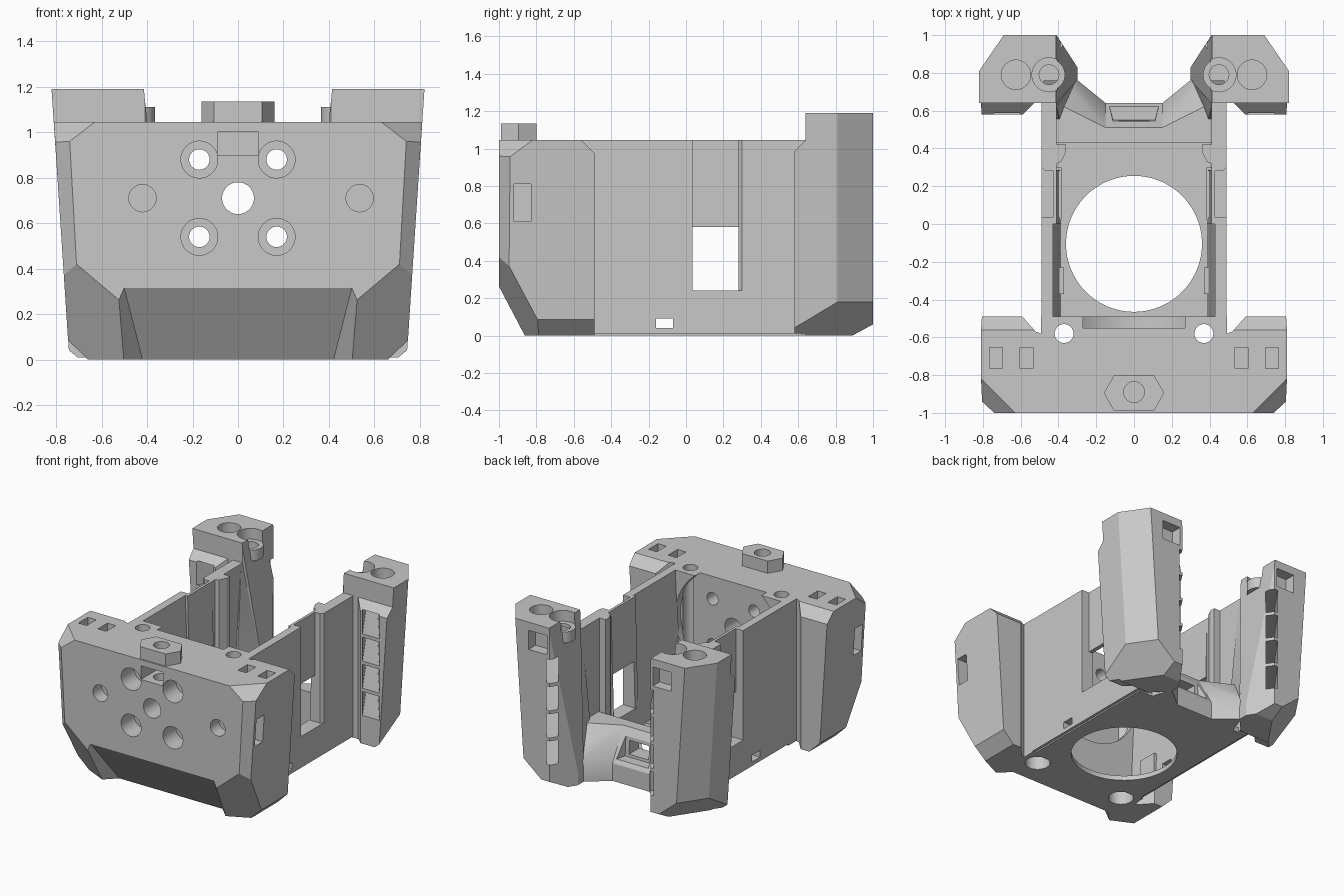
import bpy, bmesh, math
from mathutils import Vector, Matrix

cube = bpy.data.objects.get("Cube")
if cube:
    bpy.data.objects.remove(cube, do_unlink=True)

grey = bpy.data.materials.new("light_grey")
grey.use_nodes = True
COLOR = (0.58, 0.58, 0.58, 1)
grey.diffuse_color = COLOR
for node in grey.node_tree.nodes:
    if node.type == 'BSDF_PRINCIPLED':
        node.inputs["Base Color"].default_value = COLOR


def finish(name, bm):
    """Turn a bmesh into a linked grey object."""
    bmesh.ops.recalc_face_normals(bm, faces=bm.faces)
    mesh = bpy.data.meshes.new(name)
    bm.to_mesh(mesh)
    bm.free()
    mesh.materials.append(grey)
    obj = bpy.data.objects.new(name, mesh)
    bpy.context.collection.objects.link(obj)
    return obj


def hull(name, pts):
    """Convex solid around a few points."""
    bm = bmesh.new()
    for p in pts:
        bm.verts.new(p)
    bmesh.ops.convex_hull(bm, input=bm.verts)
    bmesh.ops.dissolve_limit(bm, angle_limit=0.01, verts=bm.verts, edges=bm.edges)
    return finish(name, bm)


def box(name, x, y, z):
    return hull(name, [(a, b, c) for a in x for b in y for c in z])


def prism(name, outline, z):
    return hull(name, [(a, b, c) for a, b in outline for c in z])


def rod(x, y, z, r, length, axis='Z', name="cutter", sides=40):
    """Cylinder centred on a point along Y or Z."""
    bm = bmesh.new()
    turn = Matrix.Rotation(math.pi / 2, 4, 'X') if axis == 'Y' else Matrix()
    bmesh.ops.create_cone(bm, cap_ends=True, segments=sides, radius1=r, radius2=r,
                          depth=length, matrix=Matrix.Translation((x, y, z)) @ turn)
    return finish(name, bm)


def trim(obj, inside, planes, both=False):
    """Slice off what lies beyond each three-point plane."""
    bm = bmesh.new()
    bm.from_mesh(obj.data)
    for tri in planes:
        for side in ((1, -1) if both else (1,)):
            a, b, c = [Vector((side * p[0], p[1], p[2])) for p in tri]
            n = (b - a).cross(c - a).normalized()
            if n.dot(Vector(inside) - a) > 0:
                n = -n
            cut = bmesh.ops.bisect_plane(bm, geom=bm.verts[:] + bm.edges[:] + bm.faces[:],
                                         plane_co=a, plane_no=n, clear_outer=True)
            edges = [e for e in cut["geom_cut"] if isinstance(e, bmesh.types.BMEdge)]
            bmesh.ops.holes_fill(bm, edges=edges, sides=0)
    bmesh.ops.recalc_face_normals(bm, faces=bm.faces)
    bm.to_mesh(obj.data)
    bm.free()


def carve(obj, cutters):
    """Subtract each cutter, then discard it."""
    for cutter in cutters:
        mod = obj.modifiers.new("cut", 'BOOLEAN')
        mod.operation, mod.solver, mod.object = 'DIFFERENCE', 'EXACT', cutter
        bpy.context.view_layer.update()
        graph = bpy.context.evaluated_depsgraph_get()
        mesh = bpy.data.meshes.new_from_object(obj.evaluated_get(graph))
        obj.modifiers.clear()
        obj.data = mesh
        bpy.data.objects.remove(cutter, do_unlink=True)


def mirrored(obj):
    """Copy a left part to the right side."""
    twin = obj.copy()
    twin.data = obj.data.copy()
    twin.data.transform(Matrix.Diagonal((-1, 1, 1, 1)))
    twin.data.flip_normals()
    twin.name = obj.name.replace("left", "right")
    bpy.context.collection.objects.link(twin)
    return twin


TOP = 1.045
SIDES = (1, -1)

# Front block: tapered box with chamfered corners
block = box("front_block", (-0.9, 0.9), (-1, -0.49), (0, TOP))
trim(block, (0, -0.7, 0.6), [
    [(0.81, -1, TOP), (0.81, 0, TOP), (0.745, 0, 0.05)],
    [(0.74, -1, 0.96), (0.805, -0.94, 0.96), (0.71, -1, 0.42)],
    [(0.63, -1, TOP), (0.81, -0.82, TOP), (0.74, -1, 0.96)],
    [(0.71, -1, 0.42), (0.52, -1, 0.26), (0.765, -0.94, 0.36)],
    [(0.752, -0.8, 0.09), (0.752, -0.5, 0.09), (0.66, -0.5, 0)],
], both=True)

cuts = [hull("chin", [(s * x, y, z) for s in SIDES for x, y, z in
                      ((0.504, -1.01, 0.33), (0.415, -0.766, -0.02), (0.66, -1.01, -0.02))]),
        rod(0, -0.45, 0.71, 0.43, 0.2, 'Y', sides=64),       # shallow round seat at the rear
        rod(0, -0.75, 0.71, 0.07, 0.7, 'Y'),                 # centre bore
        rod(-0.42, -1, 0.71, 0.06, 0.2, 'Y'),
        rod(0.535, -1, 0.71, 0.06, 0.2, 'Y'),
        box("nut_slot", (-0.09, 0.09), (-1.1, -0.82), (0.9, 1.0)),
        rod(0, -0.89, 1, 0.055, 0.3)]
for s in SIDES:
    for z in (0.54, 0.88):                                   # counterbored screw holes
        cuts += [rod(s * 0.17, -0.75, z, 0.045, 0.7, 'Y'),
                 rod(s * 0.17, -1, z, 0.081, 0.3, 'Y')]
    for x in (0.57, 0.73):                                   # square top sockets
        cuts.append(box("socket", (s * x - 0.034, s * x + 0.034), (-0.765, -0.655), (0.9, 1.2)))
    cuts += [box("side_slot", (s * 0.7, s * 0.9), (-0.92, -0.83), (0.61, 0.81)),
             rod(s * 0.37, -0.58, 0.5, 0.05, 1.4),
             rod(s * 0.37, -0.58, 0, 0.085, 0.2),
             prism("rear_notch", [(s * 0.492, -0.58), (s * 0.52, -0.57),
                                  (s * 0.6, -0.48), (s * 0.492, -0.48)], (-0.1, 1.2)),
             hull("rear_chamfer", [(s * x, y, z) for x in (0.492, 0.9) for y, z in
                                   ((-0.57, TOP + 0.01), (-0.48, TOP + 0.01), (-0.48, 0.965))])]
carve(block, cuts)

# Hexagonal boss on the front block
boss = prism("nut_boss", [(s * x, y) for s in SIDES for x, y in
                          ((0.16, -0.895), (0.105, -0.8), (0.105, -0.99))], (1.03, 1.135))
carve(boss, [rod(0, -0.89, 1.05, 0.055, 0.3)])

# Thin floor with large round opening
floor = box("floor", (-0.47, 0.47), (-0.5, 0.62), (0, 0.035))
carve(floor, [rod(0, -0.105, 0, 0.36, 0.4, sides=96)])

# Side walls: thick ends with sloped inner faces, thin centre panel with a window
wall_section = [(0.385, 0.01), (0.43, TOP), (0.49, TOP), (0.49, 0.01)]
front_wall = hull("left_front_wall", [(x, y, z) for x, z in wall_section for y in (-0.5, 0.035)])
carve(front_wall, [box("vent", (0.3, 0.6), (-0.16, -0.07), (0.04, 0.09))])
panel = hull("left_wall_panel", [(x, y, z) for y in (0.0, 0.285) for x, z in
                                 ((0.385, 0.01), (0.41, TOP), (0.43, TOP), (0.43, 0.01))])
carve(panel, [box("window", (0.3, 0.6), (0.035, 0.28), (0.24, 0.58))])
walls = [front_wall, panel,
         box("left_window_sill", (0.385, 0.49), (0.02, 0.3), (0.01, 0.24)),
         prism("left_rear_wall", [(0.41, 0.28), (0.47, 0.28), (0.49, 0.3),
                                  (0.49, 0.66), (0.41, 0.66)], (0.01, TOP)),
         prism("left_wall_rib", [(0.43, 0.31), (0.385, 0.33), (0.36, 0.38),
                                 (0.36, 0.42), (0.43, 0.42)], (0.02, TOP)),
         hull("left_rear_gusset", [(0.41, 0.62, 1.02), (0.41, 0.76, 1.1), (0.31, 0.76, 0.2),
                                   (0.39, 0.54, 0.2), (0.48, 0.62, 0.2), (0.48, 0.76, 0.2),
                                   (0.48, 0.62, 1.02), (0.48, 0.76, 1.1)]),
         box("left_clip_pad", (0.37, 0.42), (-0.37, -0.23), (0.02, 0.2))]

# Rear column: tapered tower with slanted foot and ladder slots
column = prism("left_column", [(0.85, 0.64), (0.85, 1), (0.41, 1),
                               (0.3, 0.83), (0.3, 0.76), (0.41, 0.64)], (0, 1.19))
lip = prism("left_column_lip", [(0.85, 0.58), (0.59, 0.58), (0.53, 0.64),
                                (0.53, 0.67), (0.85, 0.67)], (0.01, TOP))
taper = [(0.82, 0, 1.19), (0.82, 1, 1.19), (0.745, 0, 0.06)]
foot = [(0.754, 0.58, 0.05), (0.754, 0.81, 0.18), (0.624, 1, 0.18)]
trim(column, (0.6, 0.75, 0.6), [
    taper, foot,
    [(0.82, 0.81, 1.19), (0.69, 1, 1.19), (0.745, 0.81, 0.06)],
    [(0.41, 0, 1.15), (0.41, 1, 1.15), (0.3, 0, 0.1)],
    [(0, 1, 0.06), (1, 1, 0.06), (0, 0.89, 0)]])
trim(lip, (0.65, 0.62, 0.6), [taper, foot, [(0, 0.64, TOP), (1, 0.64, TOP), (0, 0.58, 0.985)]])


def ladder():
    """Slanted slots passing through the column from inner rear to outer front."""
    return [hull("ladder_slot", [(x, y, 0.18 + i * 0.2 + h + rise) for x, y, rise in
                                 ((0.35, 0.99, 0), (0.4, 1.05, 0), (0.62, 0.56, 0.04),
                                  (0.76, 0.56, 0.04)) for h in (0, 0.175)])
            for i in range(4)]


carve(lip, ladder())
carve(column, ladder() + [
    rod(0.625, 0.79, 1.19, 0.078, 0.2),
    rod(0.45, 0.79, 1.21, 0.09, 0.2),
    rod(0.45, 0.79, 1.15, 0.052, 0.25),
    box("nut_pocket", (0.43, 0.58), (0.92, 1.1), (0.99, 1.13))])
ring = rod(0.45, 0.79, 1.07, 0.085, 0.08, name="left_column_ring")
carve(ring, [rod(0.45, 0.79, 1.15, 0.052, 0.25)])

# Rear bridge: centre with window and two flared shoulders, falling towards the back
profile = [(0.43, 0), (0.43, 0.36), (0.51, 0.36), (0.64, 0.13), (0.64, 0)]
bridge = hull("rear_bridge", [(s * 0.15, y, z) for s in SIDES for y, z in profile])
carve(bridge, [hull("pocket", [(s * x, y, z) for s in SIDES for x, y, z in
                               ((0.11, 0.535, 0.4), (0.11, 0.55, 0.16),
                                (0.14, 0.66, 0.4), (0.14, 0.66, 0.16))]),
               box("window", (-0.08, 0.08), (0.3, 0.8), (0.18, 0.28))])
shoulder = hull("left_bridge_shoulder", [(0.15, y, z) for y, z in profile] + [
    (0.42, 0.43, 0), (0.42, 0.43, 0.36), (0.3, 0.51, 0.36), (0.41, 0.64, 0.36),
    (0.36, 0.74, 0.22), (0.31, 0.77, 0.15), (0.31, 0.77, 0)])

parts = [block, boss, floor, bridge]
for part in walls + [column, lip, ring, shoulder]:
    parts += [part, mirrored(part)]
for part in parts:
    part.data.shade_smooth()
    part.data.set_sharp_from_angle(angle=math.radians(25))
